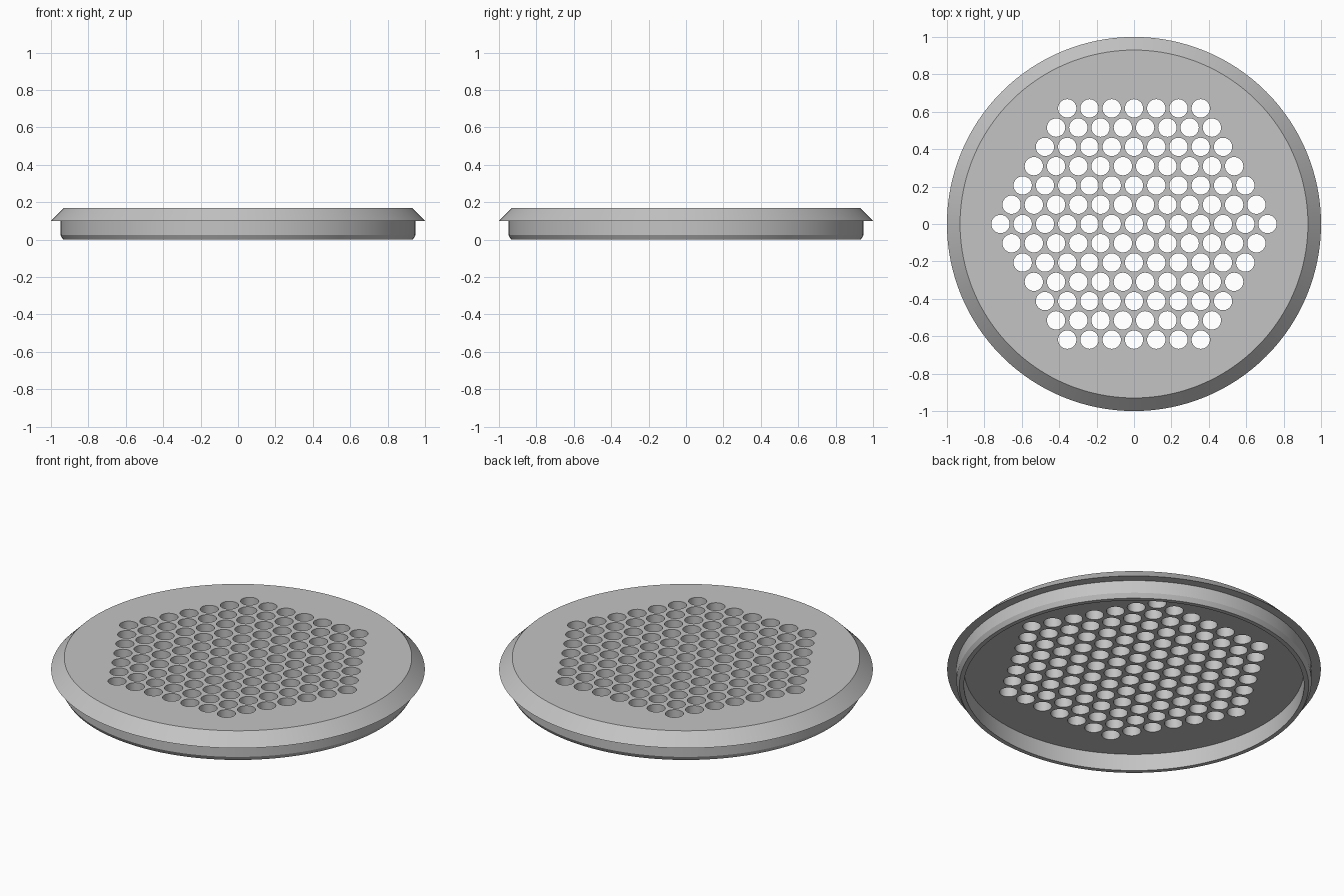
import bpy
import bmesh
from math import cos, sin, pi, sqrt, radians

SEGMENTS = 128
HOLE_RADIUS = 0.049
HOLE_PITCH = 0.119
RINGS = 6

cube = bpy.data.objects.get("Cube")
if cube:
    bpy.data.objects.remove(cube, do_unlink=True)

grey = bpy.data.materials.new("light grey")
grey.use_nodes = True
colour = (0.55, 0.55, 0.55, 1)
grey.diffuse_color = colour
grey.node_tree.nodes["Principled BSDF"].inputs["Base Color"].default_value = colour


def finish(bm, name):
    bmesh.ops.recalc_face_normals(bm, faces=bm.faces)
    mesh = bpy.data.meshes.new(name)
    bm.to_mesh(mesh)
    bm.free()
    mesh.materials.append(grey)
    obj = bpy.data.objects.new(name, mesh)
    bpy.context.collection.objects.link(obj)
    return obj


def add_lathe(bm, profile, segments, cx=0, cy=0):
    """Turn a profile of (radius, z) points and cap both ends."""
    rings = []
    for r, z in profile:
        rings.append([bm.verts.new((cx + r * cos(2 * pi * i / segments),
                                    cy + r * sin(2 * pi * i / segments), z))
                      for i in range(segments)])
    for a, b in zip(rings, rings[1:]):
        for i in range(segments):
            j = (i + 1) % segments
            bm.faces.new((a[i], a[j], b[j], b[i]))
    bm.faces.new(rings[0])
    bm.faces.new(rings[-1])


# Lid: bevelled flange on top, thin chamfered skirt below, hollow underside
bm = bmesh.new()
add_lathe(bm, [(0.93, 0.17), (1, 0.10), (0.95, 0.10), (0.95, 0.025),
               (0.935, 0), (0.91, 0), (0.91, 0.10)], SEGMENTS)
lid = finish(bm, "perforated_lid")

# Hexagonal field of drainage holes
bm = bmesh.new()
for row in range(-RINGS, RINGS + 1):
    count = 2 * RINGS + 1 - abs(row)
    for k in range(count):
        add_lathe(bm, [(HOLE_RADIUS, 0.05), (HOLE_RADIUS, 0.25)], 32,
                  (k - (count - 1) / 2) * HOLE_PITCH,
                  row * HOLE_PITCH * sqrt(3) / 2)
cutter = finish(bm, "hole_cutter")
cutter.hide_render = True

cut = lid.modifiers.new("holes", "BOOLEAN")
cut.operation = "DIFFERENCE"
cut.solver = "EXACT"
cut.object = cutter

bpy.ops.object.select_all(action="DESELECT")
lid.select_set(True)
bpy.context.view_layer.objects.active = lid
bpy.ops.object.modifier_apply(modifier=cut.name)
bpy.data.objects.remove(cutter, do_unlink=True)
bpy.ops.object.shade_smooth_by_angle(angle=radians(25))
